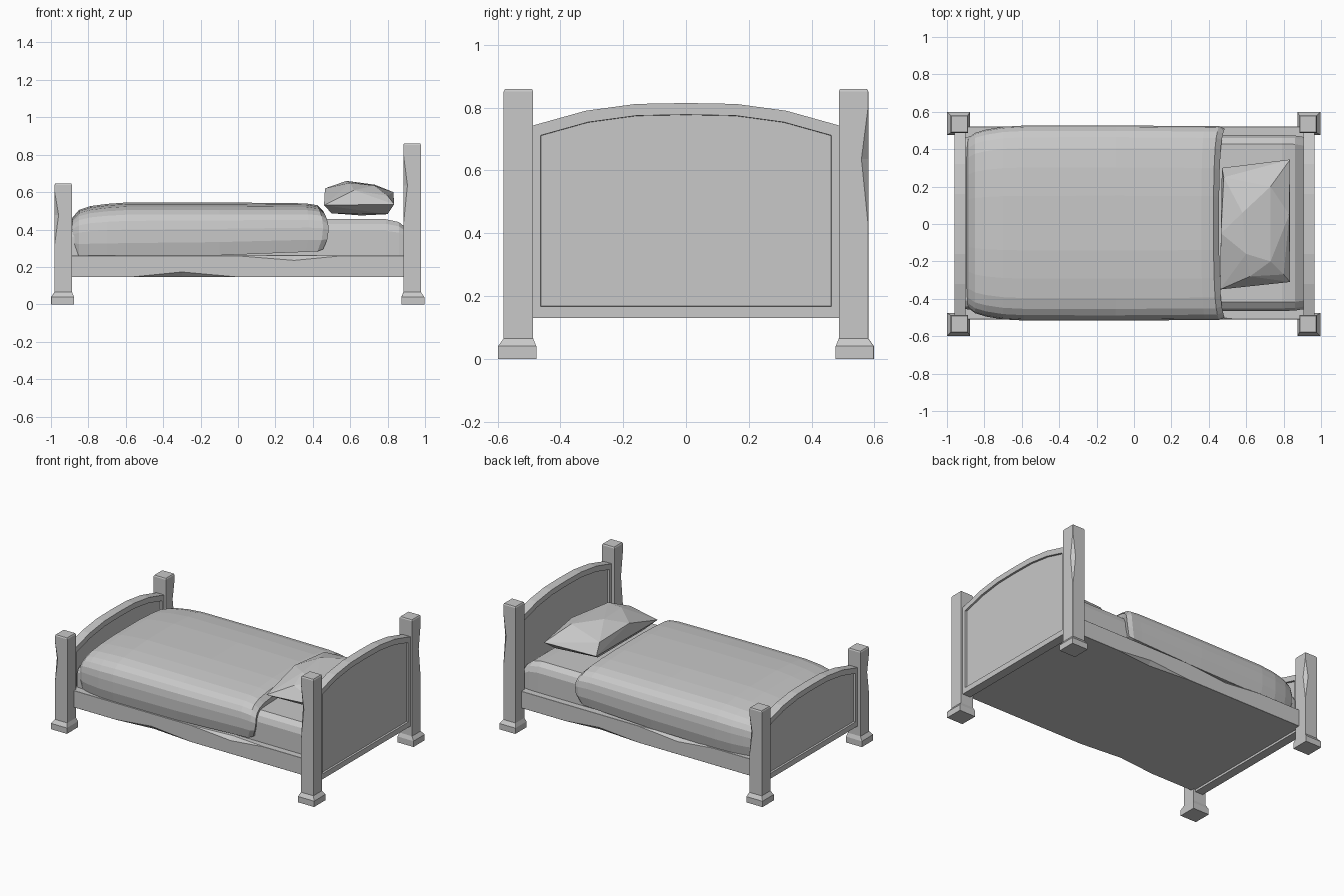
import bpy
import bmesh

default_cube = bpy.data.objects.get("Cube")
if default_cube:
    bpy.data.objects.remove(default_cube, do_unlink=True)

# One plain grey for the whole model
grey = bpy.data.materials.new("plain_grey")
grey.use_nodes = True
colour = (0.58, 0.58, 0.58, 1)
grey.diffuse_color = colour
shader = next(n for n in grey.node_tree.nodes if n.type == "BSDF_PRINCIPLED")
shader.inputs["Base Color"].default_value = colour


def finish(name, bm):
    """Turn a bmesh into a named, flat shaded object."""
    bmesh.ops.recalc_face_normals(bm, faces=bm.faces[:])
    mesh = bpy.data.meshes.new(name)
    bm.to_mesh(mesh)
    bm.free()
    mesh.materials.append(grey)
    obj = bpy.data.objects.new(name, mesh)
    bpy.context.collection.objects.link(obj)
    return obj


def loft(name, rings):
    """Skin a row of equal-length rings and cap both ends."""
    bm = bmesh.new()
    rows = [[bm.verts.new(point) for point in ring] for ring in rings]
    count = len(rows[0])
    for low, high in zip(rows, rows[1:]):
        for i in range(count):
            j = (i + 1) % count
            bm.faces.new((low[i], low[j], high[j], high[i]))
    bm.faces.new(rows[0])
    bm.faces.new(rows[-1])
    return finish(name, bm)


def post(name, x, side, height, base_shift):
    """Square post on a stepped foot, with one worn outer corner."""
    rings = []

    def ring(z, half, worn=0.001, shift=0.0):
        cx, cy = x + shift, side * (0.534 + abs(shift))
        corners = [(-half, -half), (half, -half), (half, half - worn),
                   (half - worn, half), (-half, half)]
        rings.append([(cx + side * u, cy + side * v, z) for u, v in corners])

    ring(0, 0.061, shift=base_shift)
    ring(0.04, 0.061, shift=base_shift)
    ring(0.065, 0.047)
    ring(height * 0.5, 0.047)
    ring(height * 0.74, 0.047, worn=0.022)
    ring(height * 0.93, 0.047)
    ring(height - 0.008, 0.047)
    ring(height, 0.043)
    loft(name, rings)


for side, label in ((-1, "right"), (1, "left")):
    post("head_post_" + label, 0.931, side, 0.86, 0.004)
    post("foot_post_" + label, -0.934, side, 0.645, -0.004)


def end_board(name, x, spring, rise):
    """Arched board with a recessed panel on both faces."""
    half_arch = [(0.5, 0), (0.32, 0.67), (0.16, 0.96)]
    arch = half_arch + [(0, 1)] + [(-y, t) for y, t in reversed(half_arch)]
    outline = [(-0.5, 0.13), (0.5, 0.13)]
    outline += [(y, spring + rise * t) for y, t in arch]
    bm = bmesh.new()
    front = bm.faces.new([bm.verts.new((x - 0.03, y, z)) for y, z in outline])
    made = bmesh.ops.extrude_face_region(bm, geom=[front], use_keep_orig=True)
    for v in made["geom"]:
        if isinstance(v, bmesh.types.BMVert):
            v.co.x += 0.06
    bmesh.ops.recalc_face_normals(bm, faces=bm.faces[:])
    panels = [f for f in bm.faces if abs(f.normal.x) > 0.9]
    for panel in panels:
        bmesh.ops.inset_region(bm, faces=[panel], thickness=0.037,
                               use_even_offset=True)
        # A narrow step sinks the panel
        bmesh.ops.inset_region(bm, faces=[panel], thickness=0.001,
                               depth=-0.013, use_even_offset=True)
    finish(name, bm)


end_board("headboard", 0.935, 0.74, 0.075)
end_board("footboard", -0.93, 0.527, 0.075)


# Bed base: solid rails with chipped lower and upper edges
def base_ring(x, low, high):
    right = [(-0.51, 0.145 + low), (-0.51, 0.26 - high),
             (-0.51 + high, 0.26)]
    left = [(0.52 - low, 0.26), (0.52, 0.26 - low),
            (0.52, 0.145 + high), (0.52 - high, 0.145)]
    return [(x, y, z) for y, z in right + left + [(-0.51 + low, 0.145)]]


tiny = 0.001
loft("bed_base", [base_ring(*s) for s in (
    (-0.91, tiny, tiny), (-0.57, tiny, tiny), (-0.3, 0.028, tiny),
    (0, tiny, tiny), (0.3, tiny, 0.025), (0.55, tiny, tiny),
    (0.91, tiny, tiny))])


def padded_ring(section, x, width, top, bottom, flare=0.0):
    """Symmetric cross-section across the bed; flare pushes its sides on."""
    full = section + [(-w, h) for w, h in reversed(section)]
    return [(x + flare * 4 * h * (1 - h), 0.005 + width * w,
             bottom + (top - bottom) * h) for w, h in full]


# Mattress with softened upper edges
soft = [(1, 0), (1, 0.7), (0.97, 0.88), (0.9, 1)]
loft("mattress", [padded_ring(soft, *s, 0.25) for s in (
    (-0.9, 0.46, 0.4), (-0.8, 0.47, 0.455), (0.79, 0.47, 0.455),
    (0.86, 0.468, 0.44), (0.91, 0.46, 0.4))])

# Blanket draped over the sides, tucked in at the foot, flared at its hem
drape = [(0.97, 0), (1, 0.25), (1, 0.5), (0.985, 0.66), (0.945, 0.775),
         (0.88, 0.86), (0.77, 0.925), (0.57, 0.97), (0.28, 1)]
loft("blanket", [padded_ring(drape, *s) for s in (
    (-0.895, 0.43, 0.41, 0.31), (-0.885, 0.455, 0.465, 0.28),
    (-0.85, 0.482, 0.505, 0.262), (-0.79, 0.5, 0.525, 0.257),
    (-0.7, 0.515, 0.537, 0.255), (-0.59, 0.521, 0.545, 0.255),
    (-0.1, 0.522, 0.545, 0.262), (0.36, 0.518, 0.54, 0.28, 0.02),
    (0.425, 0.518, 0.53, 0.283, 0.03), (0.455, 0.505, 0.5, 0.295, 0.03),
    (0.45, 0.465, 0.45, 0.32, 0.015))])

# Pillow: faceted cushion with pointed corners
corners = [(0.46, -0.35, 0.53), (0.47, 0.3, 0.525),
           (0.835, 0.345, 0.54), (0.835, -0.31, 0.535)]
crown = [(0.465, -0.05, 0.62), (0.58, 0.06, 0.66), (0.6, -0.16, 0.65),
         (0.73, 0.2, 0.64), (0.73, -0.2, 0.635), (0.83, 0.05, 0.6),
         (0.48, 0.25, 0.6), (0.62, -0.28, 0.61), (0.8, -0.27, 0.58)]
underside = [(0.5, -0.25, 0.487), (0.5, 0.24, 0.487), (0.66, 0, 0.475),
             (0.8, 0.27, 0.482), (0.8, -0.25, 0.482)]
bm = bmesh.new()
for point in corners + crown + underside:
    bm.verts.new(point)
hull = bmesh.ops.convex_hull(bm, input=bm.verts[:])
loose = {v for v in hull["geom_interior"] if isinstance(v, bmesh.types.BMVert)}
bmesh.ops.delete(bm, geom=list(loose), context="VERTS")
finish("pillow", bm)
